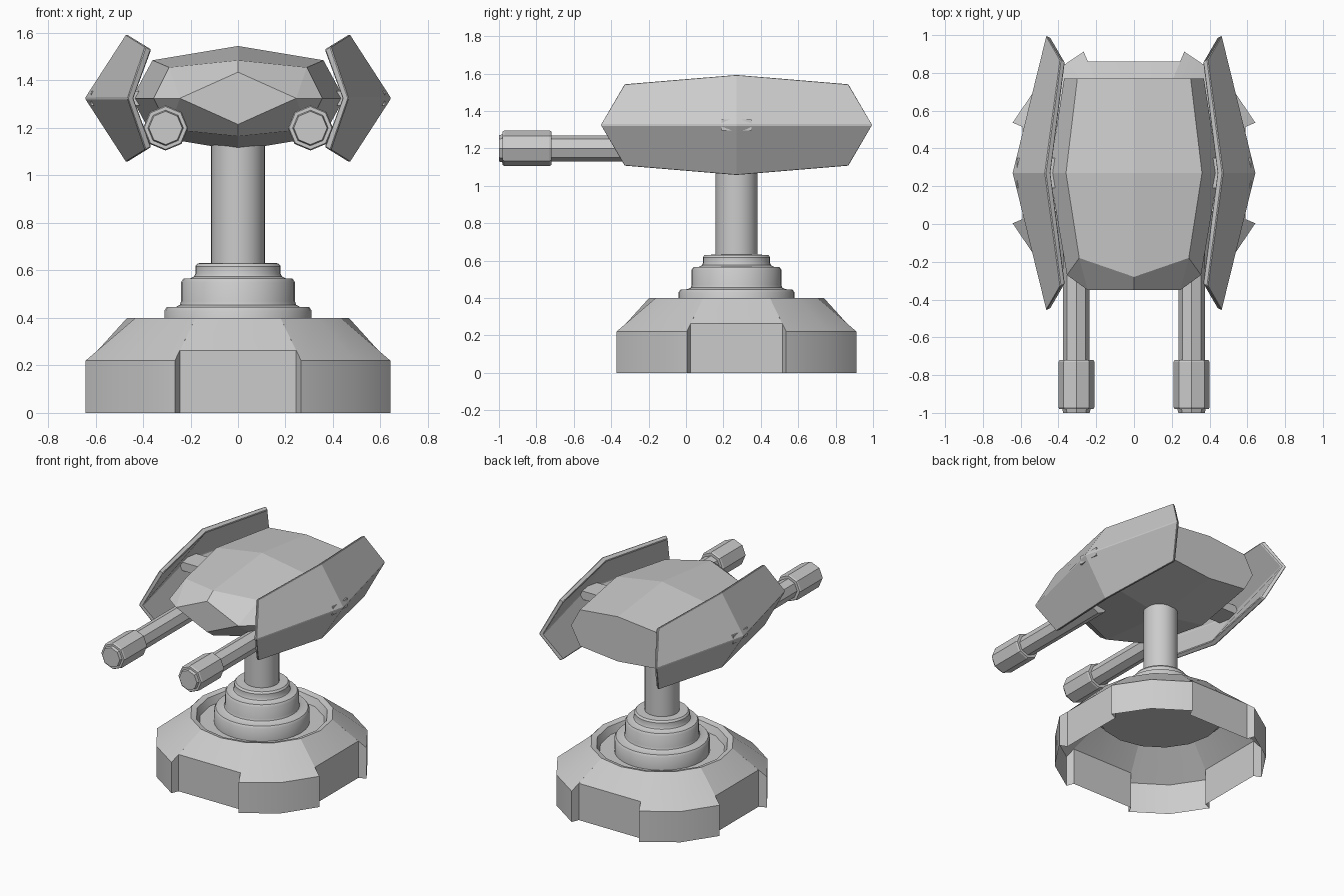
import bpy, bmesh, math

cube = bpy.data.objects.get("Cube")
if cube:
    bpy.data.objects.remove(cube)

grey = bpy.data.materials.new("light_grey")
grey.use_nodes = True
grey.diffuse_color = (0.6, 0.6, 0.6, 1)
for node in grey.node_tree.nodes:
    if node.type == 'BSDF_PRINCIPLED':
        node.inputs["Base Color"].default_value = (0.6, 0.6, 0.6, 1)

AXIS_Y = 0.27    # pedestal axis
HEAD_Z = 1.325   # mid height of the head


def loft(name, rings, cap_start=True, cap_end=True, smooth=None):
    """Skin a list of closed rings that have equal point counts."""
    bm = bmesh.new()
    rows = [[bm.verts.new(p) for p in ring] for ring in rings]
    n = len(rows[0])
    for a, b in zip(rows, rows[1:]):
        for i in range(n):
            j = (i + 1) % n
            bm.faces.new((a[i], a[j], b[j], b[i]))
    if cap_start:
        bm.faces.new(rows[0])
    if cap_end:
        bm.faces.new(rows[-1])
    bmesh.ops.remove_doubles(bm, verts=bm.verts[:], dist=0.0005)
    bmesh.ops.recalc_face_normals(bm, faces=bm.faces[:])
    mesh = bpy.data.meshes.new(name)
    bm.to_mesh(mesh)
    bm.free()
    mesh.materials.append(grey)
    obj = bpy.data.objects.new(name, mesh)
    bpy.context.collection.objects.link(obj)
    if smooth:
        bpy.ops.object.select_all(action='DESELECT')
        obj.select_set(True)
        bpy.context.view_layer.objects.active = obj
        bpy.ops.object.shade_smooth_by_angle(angle=math.radians(smooth))
    return obj


def circle(r, n, place):
    return [place(r * math.cos(math.tau * i / n), r * math.sin(math.tau * i / n))
            for i in range(n)]


def lathe_z(name, profile, n):
    return loft(name, [circle(r, n, lambda u, v, z=z: (u, AXIS_Y + v, z))
                       for r, z in profile], smooth=35)


def lathe_y(name, profile, n, x, z):
    return loft(name, [circle(r, n, lambda u, v, y=y: (x + u, y, z + v))
                       for r, y in profile])


# Hollow base shell: raised diagonal blocks, recessed sides, sunken top well
R_BLOCK, R_SIDE, R_TOP = 0.695, 0.64, 0.467
outline = []   # angle, wall radius, wall height
for q in range(4):
    a = q * 90
    outline += [(a - 22.5, R_SIDE, 0.263), (a, R_SIDE * math.cos(math.pi / 8), 0.263),
                (a + 22.5, R_SIDE, 0.263)]
    outline += [(a + d, R_BLOCK, 0.22) for d in (22.5, 45, 67.5)]


def polar(angle, r, z):
    t = math.radians(angle)
    return (r * math.cos(t), AXIS_Y + r * math.sin(t), z)


base_rings = [[polar(a, r, 0) for a, r, h in outline],
              [polar(a, r, h) for a, r, h in outline]]
for r, z in ((R_TOP, 0.4), (0.43, 0.39), (0.41, 0.34)):
    base_rings.append([polar(a, r, z) for a, _, _ in outline])
loft("base", base_rings, cap_start=False, smooth=30)

# Stepped pedestal with softened shoulders, and the column
lathe_z("pedestal", [(0.31, 0.34), (0.31, 0.43), (0.3, 0.445), (0.26, 0.447),
                     (0.245, 0.455), (0.24, 0.47), (0.24, 0.55), (0.23, 0.565),
                     (0.2, 0.567), (0.185, 0.575), (0.18, 0.585), (0.18, 0.617),
                     (0.17, 0.63), (0.11, 0.632)], 32)
lathe_z("column", [(0.113, 0.6), (0.113, 1.2)], 32)


# Faceted head: eight-point sections, symmetric left/right and up/down
def section(ridge, shoulder, side):
    (ry, rz), (sx, sy, sz), (wx, wy) = ridge, shoulder, side
    return [(0, ry, HEAD_Z + rz), (sx, sy, HEAD_Z + sz), (wx, wy, HEAD_Z),
            (sx, sy, HEAD_Z - sz), (0, ry, HEAD_Z - rz), (-sx, sy, HEAD_Z - sz),
            (-wx, wy, HEAD_Z), (-sx, sy, HEAD_Z + sz)]


loft("head", [
    section((-0.35, 0.11), (0.245, -0.35, 0), (0.245, -0.35)),
    section((-0.28, 0.16), (0.29, -0.18, 0.13), (0.355, -0.27)),
    section((0.27, 0.22), (0.36, 0.27, 0.16), (0.447, 0.27)),
    section((0.77, 0.16), (0.3, 0.77, 0.13), (0.37, 0.77)),
])


# Bent side plates: outer chevron, inner chevron
def plate_ring(s, end):
    if end:
        pts = [(0.39, 0.6, 0.22), (0.465, 0.73, 0), (0.365, 0.585, 0.205), (0.44, 0.71, 0)]
    else:
        pts = [(0.47, 0, 0.27), (0.645, 0, 0), (0.44, 0, 0.25), (0.61, 0, 0)]
    (top, mid, in_top, in_mid) = [(s * x, AXIS_Y + end * y, HEAD_Z + z) for x, y, z in pts]

    def flip(p):
        return (p[0], p[1], 2 * HEAD_Z - p[2])
    return [top, mid, flip(top), flip(in_top), in_mid, in_top]


for s, side in ((1, "left"), (-1, "right")):
    plate = loft(side + "_side_plate", [plate_ring(s, e) for e in (-1, 0, 1)])
    bevel = plate.modifiers.new("edge_bevel", 'BEVEL')
    bevel.width = 0.005
    bevel.segments = 1

    # Short bracket between head and plate
    loft(side + "_bracket", [[(s * x, AXIS_Y + dy, HEAD_Z + dz)
                             for dy, dz in ((-0.08, -0.03), (0.08, -0.03),
                                            (0.08, 0.03), (-0.08, 0.03))]
                            for x in (0.4, 0.62)])

    # Barrel and muzzle
    x = s * 0.305
    lathe_y(side + "_barrel", [(0.07, -0.73), (0.07, 0.0)], 8, x, 1.2)
    lathe_y(side + "_muzzle", [(0.07, -1.0), (0.075, -0.98), (0.09, -0.98), (0.095, -0.97),
                               (0.095, -0.73), (0.09, -0.72), (0.06, -0.72)], 8, x, 1.2)
